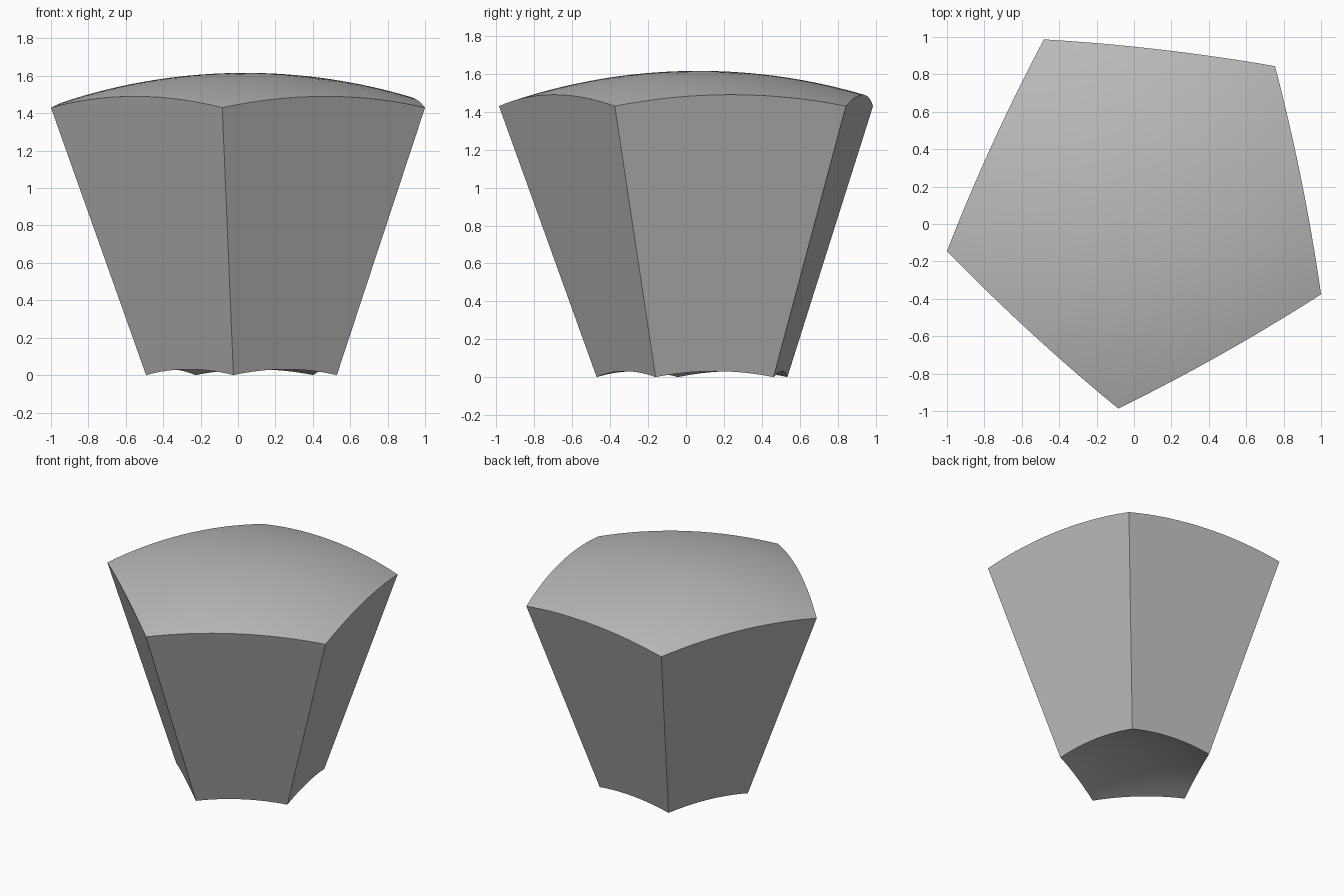
import bpy
import bmesh
import math
from mathutils import Vector

cube = bpy.data.objects.get("Cube")
if cube:
    bpy.data.objects.remove(cube, do_unlink=True)

# Both caps lie on spheres around one apex, below the block
APEX = Vector((0.0376, 0.0647, -1.488))
CORNER_RADIUS, CORNER_HEIGHT = 1.0585, 2.918
OUTER = math.hypot(CORNER_RADIUS, CORNER_HEIGHT)
INNER = OUTER * 0.51
SIDES, STEPS, RINGS = 5, 16, 16
COUNT = SIDES * STEPS

grey = bpy.data.materials.new("grey")
grey.use_nodes = True
colour = (0.5, 0.5, 0.5, 1)
grey.diffuse_color = colour
grey.node_tree.nodes["Principled BSDF"].inputs["Base Color"].default_value = colour


def corner(i):
    a = math.radians(-24.6 + 360 / SIDES * i)
    return Vector((CORNER_RADIUS * math.cos(a), CORNER_RADIUS * math.sin(a), 0))


def outline():
    """Points round the flat pentagon, evenly spaced along each side."""
    return [corner(i).lerp(corner(i + 1), k / STEPS)
            for i in range(SIDES) for k in range(STEPS)]


def cap(bm, radius, flip):
    """Pentagon projected from the apex onto a sphere; returns its rim."""
    def place(p):
        ray = Vector((p.x, p.y, CORNER_HEIGHT)).normalized()
        return bm.verts.new(APEX + ray * radius)

    def face(verts):
        bm.faces.new(verts[::-1] if flip else verts)

    centre = place(Vector((0, 0, 0)))
    previous = None
    for r in range(1, RINGS + 1):
        ring = [place(p * r / RINGS) for p in outline()]
        for i in range(COUNT):
            j = (i + 1) % COUNT
            if previous:
                face([previous[i], ring[i], ring[j], previous[j]])
            else:
                face([centre, ring[i], ring[j]])
        previous = ring
    return previous


# Domed top, hollowed underside and five flat tapering walls
bm = bmesh.new()
top = cap(bm, OUTER, False)
bottom = cap(bm, INNER, True)
for i in range(COUNT):
    j = (i + 1) % COUNT
    bm.faces.new([top[i], bottom[i], bottom[j], top[j]])

mesh = bpy.data.meshes.new("pentagonal_block")
bm.to_mesh(mesh)
bm.free()
mesh.materials.append(grey)
block = bpy.data.objects.new("pentagonal_block", mesh)
bpy.context.collection.objects.link(block)

bpy.ops.object.select_all(action="DESELECT")
block.select_set(True)
bpy.context.view_layer.objects.active = block
bpy.ops.object.shade_smooth_by_angle(angle=math.radians(30))
